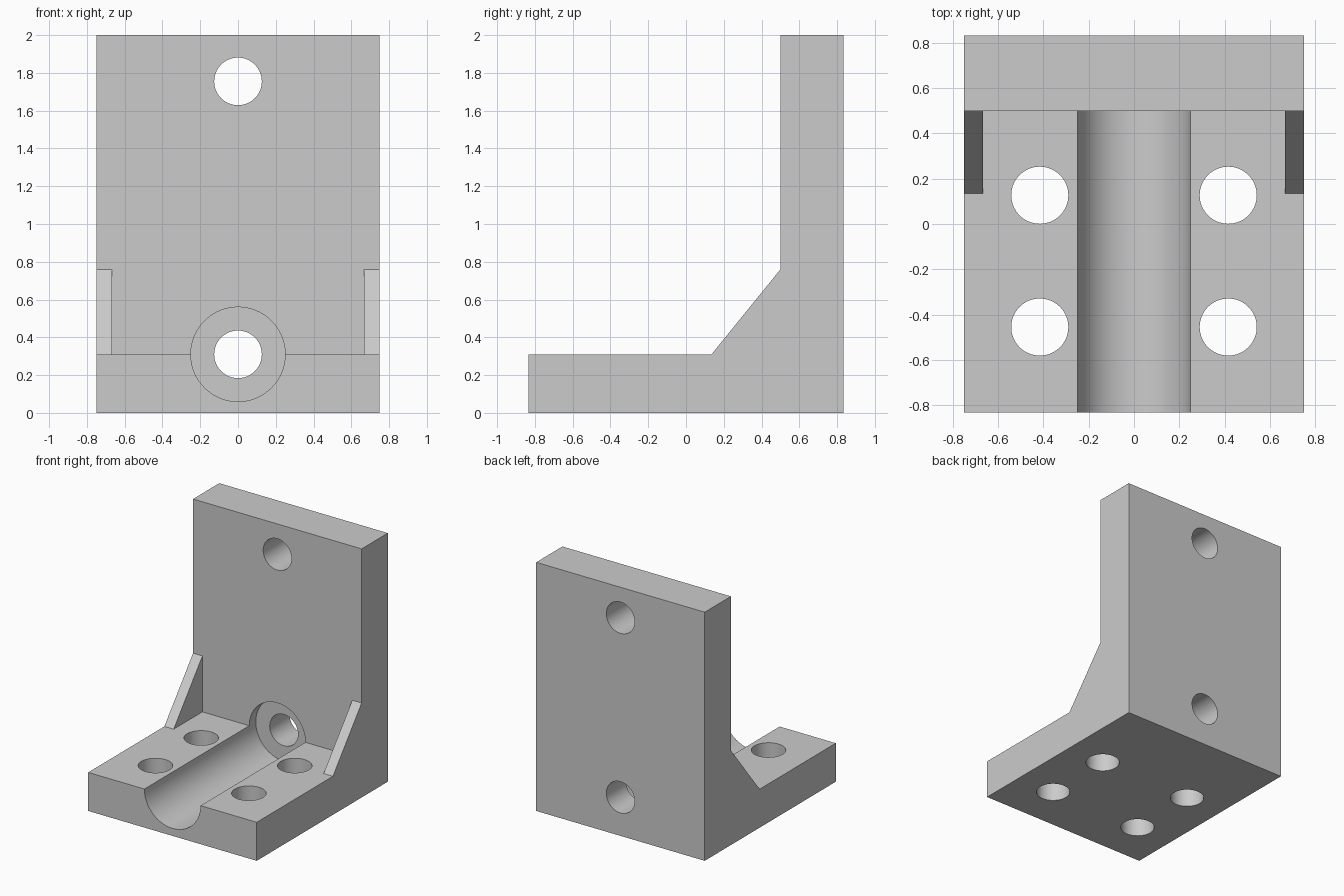
import bpy, bmesh, math
from mathutils import Matrix

if "Cube" in bpy.data.objects:
    bpy.data.objects.remove(bpy.data.objects["Cube"])

grey = bpy.data.materials.new("plain_grey")
grey.diffuse_color = (0.6, 0.6, 0.6, 1)
grey.use_nodes = True
grey.node_tree.nodes["Principled BSDF"].inputs["Base Color"].default_value = grey.diffuse_color


def add_object(name, bm):
    bmesh.ops.recalc_face_normals(bm, faces=bm.faces)
    mesh = bpy.data.meshes.new(name)
    bm.to_mesh(mesh)
    bm.free()
    mesh.materials.append(grey)
    obj = bpy.data.objects.new(name, mesh)
    bpy.context.collection.objects.link(obj)
    return obj


def extrude_profile(name, points, x0, x1):
    """Extrude a (y, z) outline along x."""
    bm = bmesh.new()
    face = bm.faces.new([bm.verts.new((x0, y, z)) for y, z in points])
    result = bmesh.ops.extrude_face_region(bm, geom=[face])
    moved = [v for v in result["geom"] if isinstance(v, bmesh.types.BMVert)]
    bmesh.ops.translate(bm, verts=moved, vec=(x1 - x0, 0, 0))
    return add_object(name, bm)


def cylinder(name, radius, length, centre, along_y):
    bm = bmesh.new()
    turn = Matrix.Rotation(math.pi / 2, 4, 'X') if along_y else Matrix()
    bmesh.ops.create_cone(bm, cap_ends=True, segments=64, radius1=radius,
                          radius2=radius, depth=length,
                          matrix=Matrix.Translation(centre) @ turn)
    return add_object(name, bm)


def combine(target, tool, operation):
    mod = target.modifiers.new(tool.name, 'BOOLEAN')
    mod.operation, mod.solver, mod.object = operation, 'EXACT', tool
    bpy.context.view_layer.objects.active = target
    bpy.ops.object.modifier_apply(modifier=mod.name)
    bpy.data.objects.remove(tool)


W, D, FLOOR, WALL = 0.75, 0.833, 0.31, 0.5

# L-shaped bracket: floor plate and upright wall
bracket = extrude_profile("bracket", [(-D, 0), (D, 0), (D, 2), (WALL, 2),
                                      (WALL, FLOOR), (-D, FLOOR)], -W, W)

# Sloped gussets on both sides of the inner corner
for side in (-1, 1):
    gusset = extrude_profile("gusset", [(0.135, FLOOR), (WALL, 0.76),
                                        (WALL + 0.1, 0.76), (WALL + 0.1, 0.2),
                                        (0.135, 0.2)], side * W, side * 0.667)
    combine(bracket, gusset, 'UNION')

# Round trough, running slightly into the wall as a counterbore
trough_end = WALL + 0.083
combine(bracket, cylinder("trough", 0.25, 2, (0, trough_end - 1, FLOOR), True),
        'DIFFERENCE')

# Holes through the wall
for z in (FLOOR, 1.755):
    combine(bracket, cylinder("wall_hole", 0.126, 1, (0, 0.8, z), True),
            'DIFFERENCE')

# Four mounting holes through the floor
for x in (-0.416, 0.416):
    for y in (-0.455, 0.127):
        combine(bracket, cylinder("floor_hole", 0.126, 1, (x, y, 0.2), False),
                'DIFFERENCE')

bpy.ops.object.select_all(action='DESELECT')
bracket.select_set(True)
bpy.context.view_layer.objects.active = bracket
bpy.ops.object.shade_smooth_by_angle(angle=math.radians(30))
